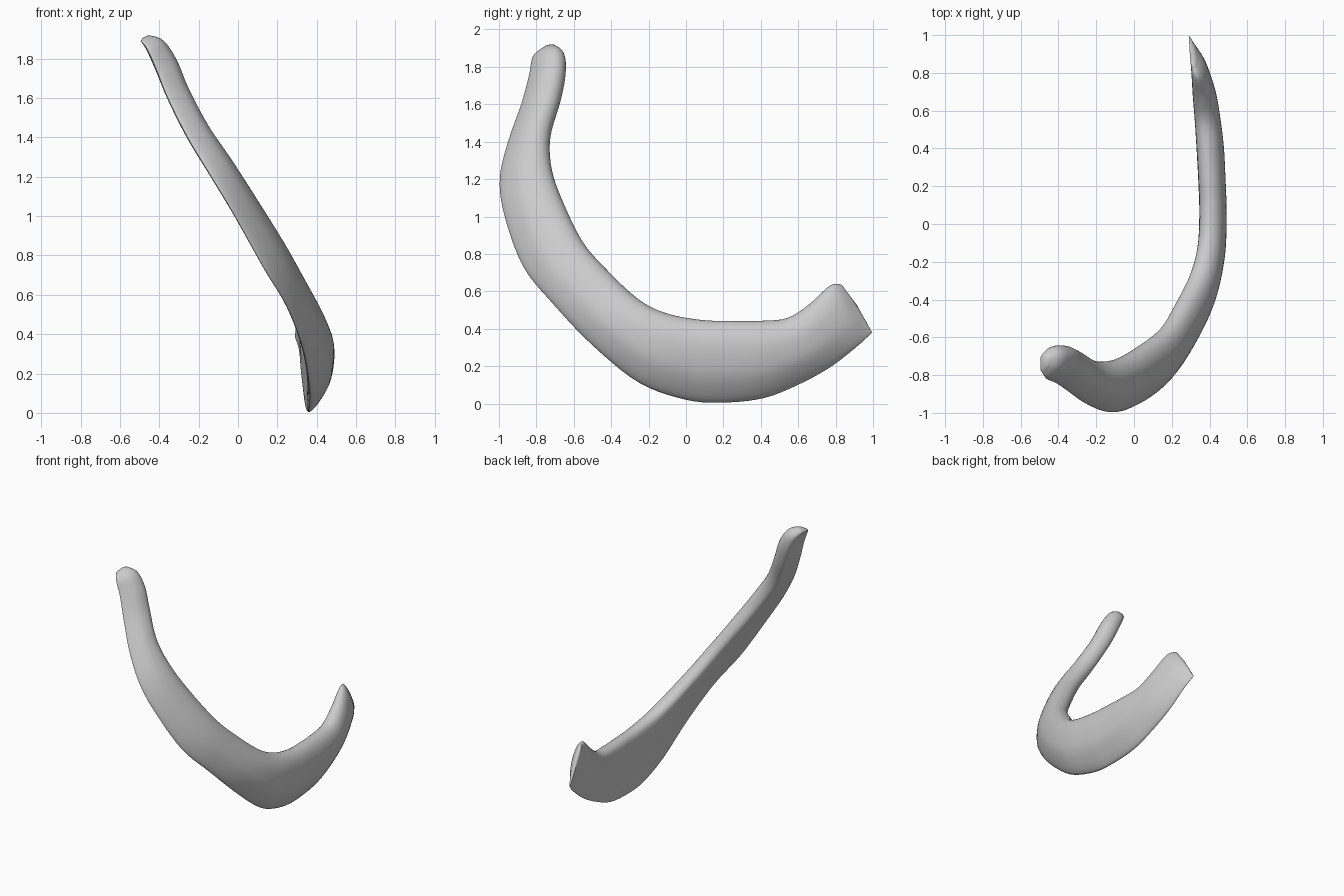
import bpy, bmesh, math
from mathutils import Vector

cube = bpy.data.objects.get("Cube")
if cube:
    bpy.data.objects.remove(cube)

# Stations: outer edge, inner edge, thickness of the bulge
STATIONS = [
    ((-.495, -.775, 1.89), (-.495, -.69, 1.89), .05),
    ((-.465, -.82, 1.85), (-.465, -.65, 1.84), .10),
    ((-.42, -.84, 1.75), (-.42, -.645, 1.74), .12),
    ((-.36, -.88, 1.6), (-.36, -.67, 1.6), .12),
    ((-.26, -.95, 1.4), (-.26, -.725, 1.4), .125),
    ((-.14, -.995, 1.2), (-.14, -.715, 1.22), .13),
    ((-.02, -.97, 1.0), (-.02, -.65, 1.04), .13),
    ((.13, -.87, .73), (.12, -.54, .83), .13),
    ((.25, -.71, .53), (.2, -.41, .68), .13),
    ((.33, -.5, .31), (.28, -.25, .54), .14),
    ((.36, -.25, .11), (.325, -.1, .475), .145),
    ((.355, 0, .02), (.34, .08, .445), .145),
    ((.35, .2, .005), (.335, .23, .44), .145),
    ((.34, .42, .03), (.325, .4, .44), .145),
    ((.33, .62, .11), (.315, .54, .455), .135),
    ((.32, .78, .2), (.305, .66, .53), .12),
    ((.31, .92, .31), (.3, .77, .63), .08),
    ((.29, .995, .38), (.3, .83, .635), .03),
]
# Cross-section: u runs outer to inner edge, v is the bulge
SECTION = [(0, .08), (.1, .4), (.3, .78), (.5, .95), (.7, 1), (.86, .9), (.96, .7),
           (1, .42), (.96, .16), (.85, .04), (.6, 0), (.3, 0), (.06, 0)]


def spline(points, steps, closed=False):
    """Catmull-Rom interpolation through vectors of any size."""
    n = len(points)
    get = (lambda i: points[i % n]) if closed else (lambda i: points[max(0, min(n - 1, i))])
    out = []
    for i in range(n if closed else n - 1):
        a, b, c, d = (get(i + k) for k in (-1, 0, 1, 2))
        for s in range(steps):
            t = s / steps
            out.append(b + (c - a) * (t / 2) + (a * 2 - b * 5 + c * 4 - d) * (t * t / 2)
                       + (b * 3 - a - c * 3 + d) * (t ** 3 / 2))
    if not closed:
        out.append(points[-1])
    return out


outer = spline([Vector(s[0]) for s in STATIONS], 5)
inner = spline([Vector(s[1]) for s in STATIONS], 5)
thick = spline([s[2] for s in STATIONS], 5)
section = spline([Vector(p) for p in SECTION], 3, closed=True)

# Loft the section along the curved band
bm = bmesh.new()
rings = []
last = len(outer) - 1
for i, (o, n, t) in enumerate(zip(outer, inner, thick)):
    lo, hi = max(0, i - 3), min(last, i + 3)
    along = outer[hi] + inner[hi] - outer[lo] - inner[lo]
    across = n - o
    bulge = along.cross(across).normalized() * t
    rings.append([bm.verts.new(o + across * p.x + bulge * p.y) for p in section])
count = len(section)
for a, b in zip(rings, rings[1:]):
    for k in range(count):
        m = (k + 1) % count
        bm.faces.new((a[k], a[m], b[m], b[k]))

# Slightly domed end caps
for ring, direction in ((rings[0], outer[0] - outer[1]), (rings[-1], outer[-1] - outer[-2])):
    centre = sum((v.co for v in ring), Vector()) / count
    tip = bm.verts.new(centre + direction.normalized() * .01)
    for k in range(count):
        bm.faces.new((ring[k], ring[(k + 1) % count], tip))
bmesh.ops.recalc_face_normals(bm, faces=bm.faces)

mesh = bpy.data.meshes.new("curved_band")
bm.to_mesh(mesh)
bm.free()
band = bpy.data.objects.new("curved_band", mesh)
bpy.context.collection.objects.link(band)

# Plain grey material
grey = bpy.data.materials.new("light_grey")
grey.use_nodes = True
colour = (.6, .6, .6, 1)
grey.diffuse_color = colour
grey.node_tree.nodes["Principled BSDF"].inputs["Base Color"].default_value = colour
mesh.materials.append(grey)

bpy.context.view_layer.objects.active = band
band.select_set(True)
bpy.ops.object.shade_smooth_by_angle(angle=math.radians(50))
